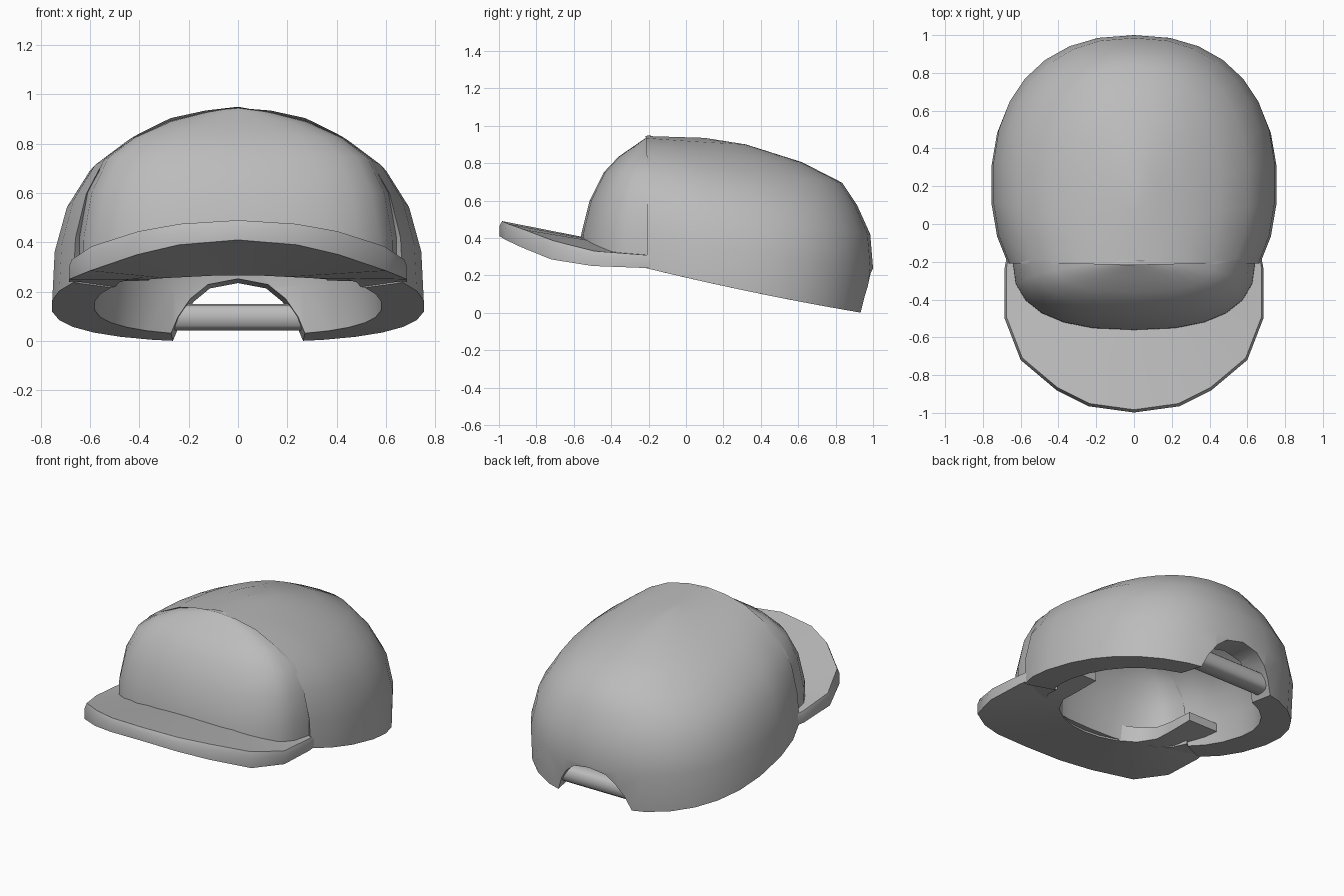
import bpy, bmesh
from math import sin, cos, radians

if "Cube" in bpy.data.objects:
    bpy.data.objects.remove(bpy.data.objects["Cube"], do_unlink=True)

grey = bpy.data.materials.new("cap grey")
grey.use_nodes = True
grey.diffuse_color = (0.5, 0.5, 0.5, 1)
grey.node_tree.nodes["Principled BSDF"].inputs["Base Color"].default_value = (0.5, 0.5, 0.5, 1)


def make(name, verts, faces):
    """Mesh object with welded points and outward normals."""
    bm = bmesh.new()
    vs = [bm.verts.new(v) for v in verts]
    for f in faces:
        bm.faces.new([vs[i] for i in f])
    bmesh.ops.remove_doubles(bm, verts=bm.verts, dist=0.0005)
    bmesh.ops.recalc_face_normals(bm, faces=bm.faces)
    mesh = bpy.data.meshes.new(name)
    bm.to_mesh(mesh)
    bm.free()
    obj = bpy.data.objects.new(name, mesh)
    obj.data.materials.append(grey)
    bpy.context.collection.objects.link(obj)
    return obj


def smooth(obj, angle):
    bpy.ops.object.select_all(action='DESELECT')
    obj.select_set(True)
    bpy.context.view_layer.objects.active = obj
    bpy.ops.object.shade_smooth_by_angle(angle=radians(angle))


def loop_faces(rows, cols):
    """Quads of a tube grid made of closed rings."""
    return [(r * cols + c, r * cols + (c + 1) % cols,
             (r + 1) * cols + (c + 1) % cols, (r + 1) * cols + c)
            for r in range(rows - 1) for c in range(cols)]


def prism(rings):
    """Faces of a tube grid with both ends capped."""
    k, total = len(rings[0]), len(rings) * len(rings[0])
    return loop_faces(len(rings), k) + [tuple(range(k)), tuple(range(total - k, total))]


def flat(rings):
    return [p for ring in rings for p in ring]


def power(v, n):
    return (abs(v) ** (2 / n)) * (1 if v >= 0 else -1)


# Crown: rear dome rows (half width, back y, seam z, back z)
SEAM, PANEL = -0.22, -0.19
dome = [(.757, .968, .24, -.005), (.747, 1.0, .42, .24), (.697, .985, .6, .42),
        (.605, .915, .74, .575), (.46, .835, .84, .695), (.31, .62, .905, .805),
        (.15, .32, .935, .9), (0, .1, .945, .935)]
# Front panel rows (half width, depth, seam z, front z)
panel = [(.645, .375, .24, .3), (.643, .37, .42, .42), (.61, .325, .6, .6),
         (.54, .25, .74, .75), (.43, .17, .82, .835), (.28, .09, .89, .89),
         (.14, .04, .925, .925), (0, 0, .95, .95)]


def rim(y):
    t = (y - SEAM) / 1.188
    return 0.24 - 0.245 * t - 0.045 * max(t, 0) * (1 - t)


def crown_ring(d, p):
    pts = []
    w, back, z0, z1 = d
    for i in range(21):
        a = radians(-30 + 12 * i)
        t = 0.36 + 0.64 * power(sin(a), 2.3)
        sag = 0.06 * w * max(t, 0) * (1 - t)
        pts.append((w * power(cos(a), 2.3), SEAM + (back - SEAM) * t, z0 + (z1 - z0) * t - sag))
    w, depth, z0, z1 = p
    for i in range(13):
        a = radians(180 - 15 * i)
        t = power(sin(a), 2.5)
        pts.append((w * power(cos(a), 2.5), PANEL - depth * t, z0 + (z1 - z0) * t))
    return pts


def inside(p):
    x, y, z = p
    yi = 0.2 + (y - 0.2) * 0.79
    return (x * 0.77, yi, rim(yi) + (z - rim(y)) * 0.8)


outer = [crown_ring(d, p) for d, p in zip(dome, panel)]
inner = [[inside(p) for p in ring] for ring in outer]
shell = inner[::-1] + outer
crown = make("crown", flat(shell), loop_faces(len(shell), len(shell[0])))

# Arched opening at the back, a little wider on the inside
half = [(.27, -.1), (.26, 0), (.225, .09), (.18, .16), (.115, .215), (0, .238)]
arch = half + [(-x, z) for x, z in half[-2::-1]]
opening = [[(x * s, y, z * s) for x, z in arch] for y, s in ((0.6, 1.16), (1.2, 0.9))]
cutter = make("back_opening_cutter", flat(opening), prism(opening))
cut = crown.modifiers.new("back opening", 'BOOLEAN')
cut.operation = 'DIFFERENCE'
cut.solver = 'EXACT'
cut.object = cutter
bpy.context.view_layer.objects.active = crown
bpy.ops.object.modifier_apply(modifier=cut.name)
bpy.data.objects.remove(cutter, do_unlink=True)
smooth(crown, 38)


# Visor: outer edge (x, y, top z, bottom z), then the edge inside the crown
edge = [(.63, .08, .3, .245), (.685, -.235, .31, .24), (.685, -.5, .33, .25),
        (.6, -.72, .385, .285), (.41, -.88, .445, .35), (.24, -.965, .475, .39),
        (0, -.998, .49, .41)]
root = [(.36, .08, .3, .245), (.36, -.1, .31, .245), (.36, -.22, .33, .25),
        (.3, -.33, .355, .255), (.2, -.4, .37, .26), (.1, -.44, .38, .265),
        (0, -.45, .385, .265)]


def mirrored(side):
    return side + [(-x, y, t, b) for x, y, t, b in side[-2::-1]]


sections = [[(ex * .985, ey * .985, et), (ex, ey, (et * 2 + eb) / 3), (ex, ey, eb),
             (rx, ry, rb), (rx, ry, rt)]
            for (ex, ey, et, eb), (rx, ry, rt, rb) in zip(mirrored(edge), mirrored(root))]
visor = make("visor", flat(sections), prism(sections))
smooth(visor, 30)

# Rounded strap across the back opening
profile = [(.865 + .065 * power(cos(a), 3), .097 + .054 * power(sin(a), 3))
           for a in (radians(30 * i) for i in range(12))]
bar = [[(x, y, z) for y, z in profile] for x in (-.262, .262)]
strap = make("back_strap", flat(bar), prism(bar))
smooth(strap, 60)
